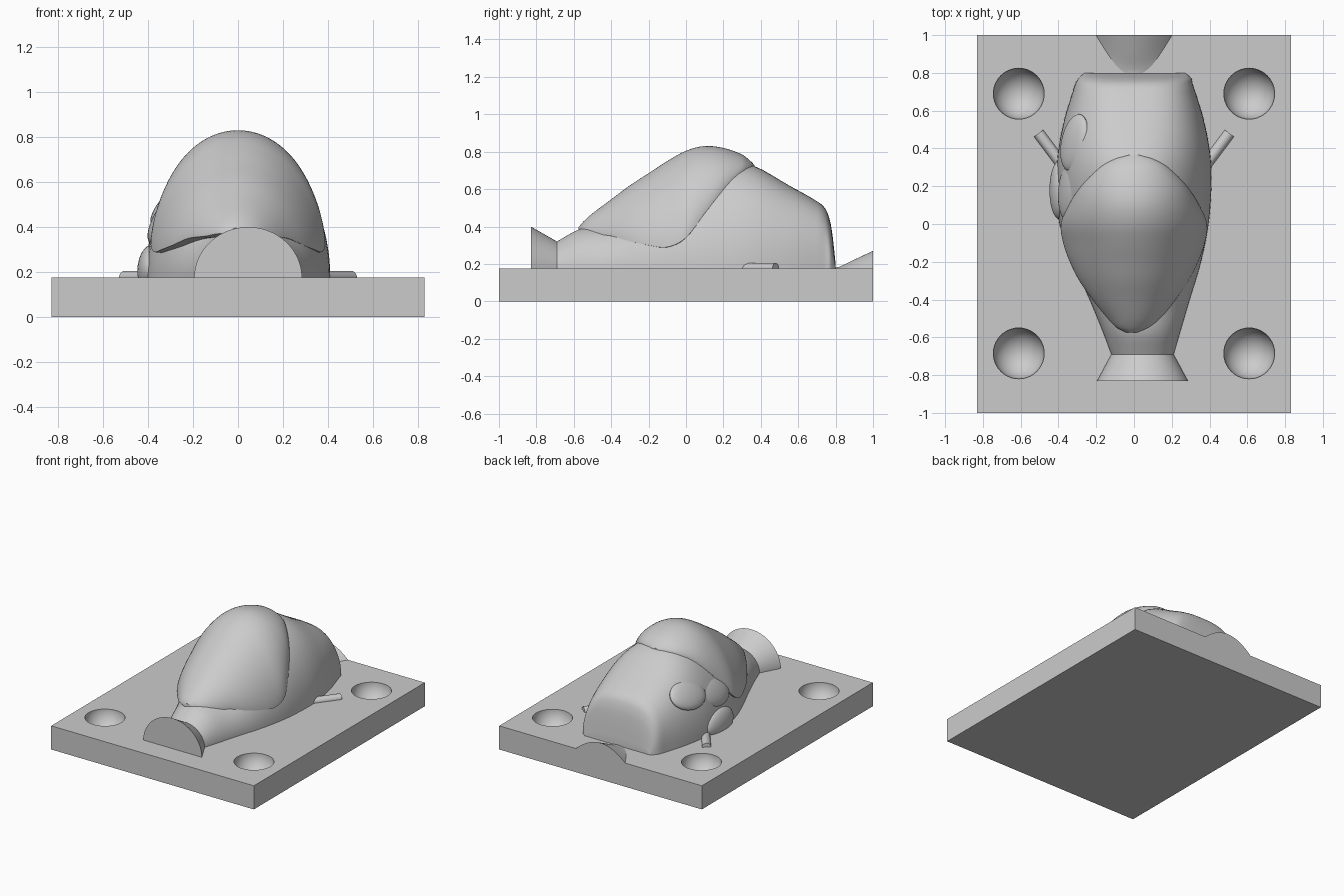
import bpy, bmesh, math
from mathutils import Vector

cube = bpy.data.objects.get("Cube")
if cube:
    bpy.data.objects.remove(cube)

FLOOR = 0.175
grey = bpy.data.materials.new("plain grey")
grey.use_nodes = True
grey.diffuse_color = (0.6, 0.6, 0.6, 1)
grey.node_tree.nodes["Principled BSDF"].inputs["Base Color"].default_value = (0.6, 0.6, 0.6, 1)


def finish(name, bm, smooth=True):
    bmesh.ops.recalc_face_normals(bm, faces=bm.faces)
    mesh = bpy.data.meshes.new(name)
    bm.to_mesh(mesh)
    bm.free()
    mesh.materials.append(grey)
    obj = bpy.data.objects.new(name, mesh)
    bpy.context.collection.objects.link(obj)
    bpy.ops.object.select_all(action='DESELECT')
    obj.select_set(True)
    bpy.context.view_layer.objects.active = obj
    if smooth:
        bpy.ops.object.shade_smooth_by_angle(angle=math.radians(35))
    return obj


def refine(rows, steps):
    """Smooth curve through the key rows, with tangents scaled to the spacing."""
    def slope(i, k):
        a, b = max(i - 1, 0), min(i + 1, len(rows) - 1)
        return (rows[b][k] - rows[a][k]) / (rows[b][0] - rows[a][0])
    out = []
    for i in range(len(rows) - 1):
        d = rows[i + 1][0] - rows[i][0]
        for j in range(steps):
            t = j / steps
            row = [rows[i][0] + d * t]
            for k in range(1, len(rows[0])):
                a, b = rows[i][k], rows[i + 1][k]
                row.append(a * (1 + 2 * t) * (1 - t) ** 2 + b * t * t * (3 - 2 * t)
                           + d * (slope(i, k) * t * (1 - t) ** 2 + slope(i + 1, k) * t * t * (t - 1)))
            out.append(row)
    return out + [list(rows[-1])]


def arch_loft(name, rows, steps=1, tuck=0.0, segments=48):
    """Rows are y, centre x, half width, bottom z, top z, side power, arch power."""
    bm = bmesh.new()
    rings = []
    for y, cx, w, zb, zt, p, k in refine(rows, steps):
        inner = max(w - tuck, w * 0.5)
        pts = [(cx + inner, zb - tuck * 0.1)] if tuck else []
        for i in range(segments + 1):
            s = math.cos(math.pi * i / segments)
            pts.append((cx + w * s, zb + (zt - zb) * max(0, 1 - abs(s) ** p) ** k))
        if tuck:
            pts.append((cx - inner, zb - tuck * 0.1))
        rings.append([bm.verts.new((x, y, z)) for x, z in pts])
    n = len(rings[0])
    for a, b in zip(rings, rings[1:]):
        for i in range(n):
            bm.faces.new((a[i], a[(i + 1) % n], b[(i + 1) % n], b[i]))
    bm.faces.new(rings[0])
    bm.faces.new(rings[-1])
    return finish(name, bm)


def pad(name, centre, size, normal, spin):
    """Flattened oval lying on the body, facing along normal."""
    bm = bmesh.new()
    bmesh.ops.create_uvsphere(bm, u_segments=32, v_segments=16, radius=1)
    bmesh.ops.scale(bm, vec=size, verts=bm.verts)
    n = Vector(normal).normalized()
    along = Vector((0, 1, 0))
    along = (along - n * along.dot(n)).normalized()
    across = n.cross(along)
    c, s = math.cos(spin), math.sin(spin)
    u, v = along * c + across * s, across * c - along * s
    for vert in bm.verts:
        x, y, z = vert.co
        vert.co = Vector(centre) + u * x + v * y + n * z
    return finish(name, bm)


# Base plate with four round registration sockets
bm = bmesh.new()
bmesh.ops.create_cube(bm, size=1)
bmesh.ops.scale(bm, vec=(1.66, 2, FLOOR), verts=bm.verts)
bmesh.ops.translate(bm, vec=(0, 0, FLOOR / 2), verts=bm.verts)
plate = finish("base_plate", bm, False)
bm = bmesh.new()
for x in (-0.61, 0.61):
    for y in (-0.685, 0.69):
        made = bmesh.ops.create_uvsphere(bm, u_segments=40, v_segments=21, radius=0.135)
        bmesh.ops.translate(bm, vec=(x, y, FLOOR), verts=made["verts"])
cutter = finish("socket_cutter", bm)
cutter.hide_render = True
cut = plate.modifiers.new("sockets", 'BOOLEAN')
cut.operation, cut.solver, cut.object = 'DIFFERENCE', 'EXACT', cutter
bpy.ops.object.select_all(action='DESELECT')
plate.select_set(True)
bpy.context.view_layer.objects.active = plate
bpy.ops.object.modifier_apply(modifier=cut.name)
bpy.data.objects.remove(cutter)
bpy.ops.object.shade_smooth_by_angle(angle=math.radians(35))

# Main half body, tapering to the neck at the front
Z = FLOOR - 0.003
arch_loft("body", [
    (-0.69, 0.045, 0.165, Z, 0.32, 2, 0.5),
    (-0.57, 0.04, 0.205, Z, 0.385, 2, 0.5),
    (-0.4, 0.03, 0.265, Z, 0.42, 2, 0.5),
    (-0.2, 0.015, 0.34, Z, 0.55, 2, 0.5),
    (0, 0, 0.395, Z, 0.68, 2, 0.5),
    (0.2, 0, 0.41, Z, 0.745, 2.1, 0.5),
    (0.36, 0, 0.405, Z, 0.725, 2.3, 0.48),
    (0.55, 0, 0.37, Z, 0.62, 2.7, 0.44),
    (0.7, 0, 0.325, Z, 0.535, 3, 0.4),
    (0.745, 0, 0.31, Z, 0.495, 3, 0.4),
    (0.77, 0.005, 0.3, Z, 0.43, 3, 0.4),
    (0.785, 0.005, 0.285, Z, 0.34, 3, 0.4),
    (0.8, 0.005, 0.265, Z, 0.2, 3, 0.4)], steps=4)

# Raised egg-shaped shell over the front
arch_loft("front_shell", [
    (-0.575, -0.01, 0.03, 0.37, 0.395, 2, 0.6),
    (-0.55, -0.005, 0.085, 0.37, 0.425, 2, 0.6),
    (-0.5, 0, 0.14, 0.36, 0.47, 2, 0.6),
    (-0.4, 0, 0.22, 0.35, 0.545, 2, 0.6),
    (-0.3, 0, 0.29, 0.32, 0.62, 2, 0.6),
    (-0.2, 0, 0.34, 0.3, 0.685, 2, 0.6),
    (-0.1, 0, 0.375, 0.29, 0.75, 2, 0.6),
    (0, 0, 0.387, 0.34, 0.805, 2, 0.6),
    (0.1, 0, 0.345, 0.47, 0.83, 2, 0.6),
    (0.2, 0, 0.28, 0.595, 0.82, 2, 0.6),
    (0.3, 0, 0.18, 0.69, 0.785, 2, 0.6),
    (0.345, 0, 0.1, 0.715, 0.75, 2, 0.6),
    (0.365, 0, 0.03, 0.72, 0.73, 2, 0.6)], steps=4, tuck=0.04)

# Flared pouring spout at the front, shallow channel at the back
arch_loft("front_spout", [
    (-0.83, 0.045, 0.24, Z, 0.4, 2, 0.5),
    (-0.69, 0.045, 0.165, Z, 0.32, 2, 0.5)])
arch_loft("back_channel", [
    (0.78, 0, 0.03, Z, FLOOR + 0.001, 2, 1),
    (0.82, 0, 0.085, Z, 0.185, 2, 1),
    (0.9, 0, 0.143, Z, 0.223, 2, 1),
    (1, 0, 0.205, Z, 0.27, 2, 1)], steps=3)

# Oval pads on one flank
pad("upper_pad", (-0.315, 0.43, 0.49), (0.155, 0.105, 0.04), (-0.8, 0.1, 0.6), -0.25)
pad("middle_pad", (-0.335, 0.18, 0.43), (0.17, 0.11, 0.045), (-0.88, 0, 0.47), -0.3)
pad("lower_pad", (-0.395, 0.18, 0.22), (0.155, 0.1, 0.052), (-1, 0, 0.12), 0)

# Small half-sunk vent rods, one on each side
for side, name in ((1, "left_rod"), (-1, "right_rod")):
    bm = bmesh.new()
    start, end = Vector((side * 0.37, 0.3, FLOOR)), Vector((side * 0.505, 0.48, FLOOR))
    axis = end - start
    bmesh.ops.create_cone(bm, cap_ends=True, segments=24, radius1=0.03, radius2=0.03, depth=axis.length)
    bmesh.ops.transform(bm, matrix=axis.to_track_quat('Z', 'Y').to_matrix().to_4x4(), verts=bm.verts)
    bmesh.ops.translate(bm, vec=(start + end) / 2, verts=bm.verts)
    finish(name, bm)
